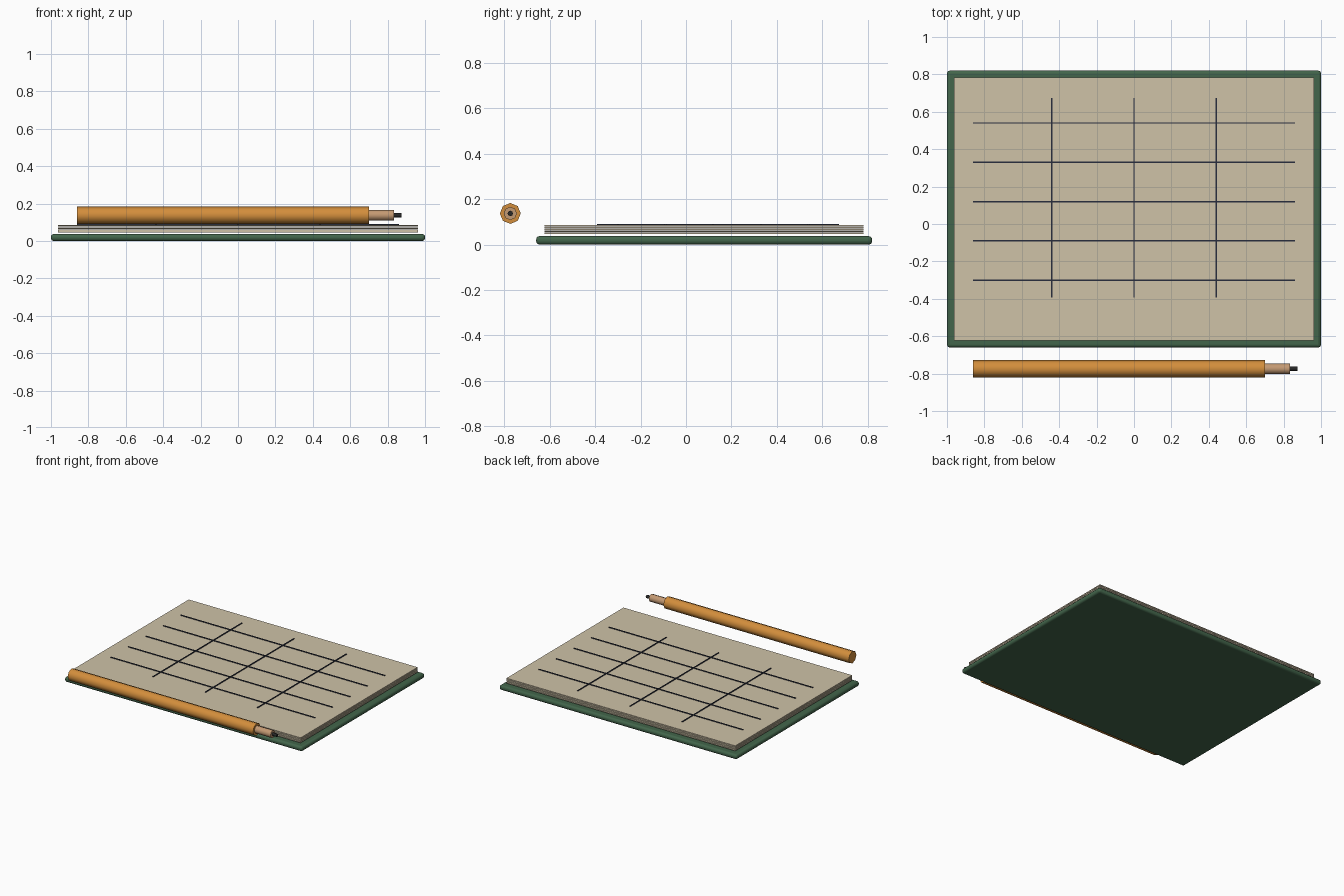
import bpy, math

if "Cube" in bpy.data.objects:
    bpy.data.objects.remove(bpy.data.objects["Cube"])


def material(name, rgb):
    m = bpy.data.materials.new(name)
    m.diffuse_color = (*rgb, 1)
    m.use_nodes = True
    m.node_tree.nodes["Principled BSDF"].inputs["Base Color"].default_value = m.diffuse_color
    return m


GREEN = material("cover_green", (0.055, 0.13, 0.07))
PAPER = material("paper", (0.62, 0.54, 0.39))
INK = material("ink", (0.02, 0.025, 0.045))
ORANGE = material("pencil_orange", (0.65, 0.27, 0.045))
WOOD = material("wood", (0.55, 0.32, 0.17))
LEAD = material("lead", (0.02, 0.02, 0.02))


def box(name, lo, hi, mat, bevel=0):
    bpy.ops.mesh.primitive_cube_add(size=1, location=[(a + b) / 2 for a, b in zip(lo, hi)])
    ob = bpy.context.object
    ob.name = name
    ob.scale = [b - a for a, b in zip(lo, hi)]
    bpy.ops.object.transform_apply(location=False, rotation=False, scale=True)
    ob.data.materials.append(mat)
    if bevel:
        mod = ob.modifiers.new("bevel", 'BEVEL')
        mod.width = bevel
        mod.segments = 3
        bpy.ops.object.shade_smooth_by_angle(angle=math.radians(35))
    return ob


def rod(name, x0, x1, radius, mat):
    bpy.ops.mesh.primitive_cylinder_add(vertices=8, radius=radius, depth=x1 - x0,
                                        location=((x0 + x1) / 2, -0.774, 0.137),
                                        rotation=(0, math.pi / 2, 0))
    ob = bpy.context.object
    ob.name = name
    ob.data.materials.append(mat)
    bpy.ops.object.shade_smooth_by_angle(angle=math.radians(50))


# Backing cover
box("cover", (-1, -0.66, 0), (1, 0.82, 0.037), GREEN, 0.015)

# Stack of separate sheets
for i in range(5):
    z = 0.046 + i * 0.0083
    box(f"sheet_{i + 1}", (-0.963, -0.623, z), (0.963, 0.783, z + 0.0062), PAPER)

# Ruled lines on the top sheet
for i in range(5):
    y = 0.54 - i * 0.21
    box(f"row_line_{i + 1}", (-0.86, y - 0.004, 0.085), (0.86, y + 0.004, 0.09), INK)
for i in range(3):
    x = (i - 1) * 0.44
    box(f"column_line_{i + 1}", (x - 0.004, -0.393, 0.085), (x + 0.004, 0.675, 0.09), INK)

# Pencil: body, stepped wooden tip, lead
rod("pencil_body", -0.86, 0.70, 0.046, ORANGE)
rod("pencil_tip", 0.70, 0.835, 0.029, WOOD)
rod("pencil_lead", 0.835, 0.873, 0.012, LEAD)
